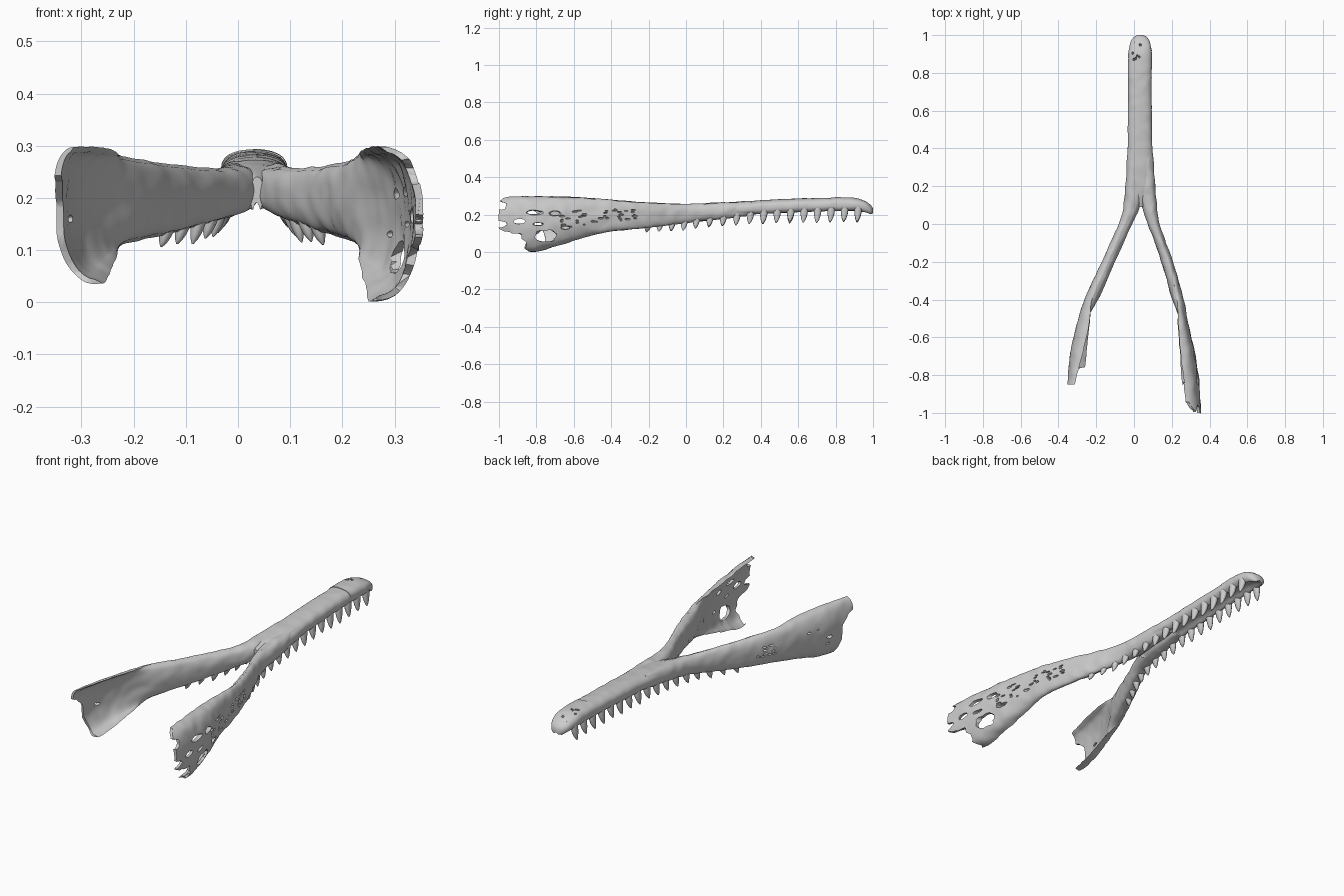
import bpy, bmesh, random
from math import sin, cos, pi, copysign
from mathutils import Vector, Matrix, noise

if "Cube" in bpy.data.objects:
    bpy.data.objects.remove(bpy.data.objects["Cube"])

random.seed(4)


def at(st, y):
    """Smoothly interpolate a station table (descending y) at y."""
    y = max(min(y, st[0][0]), st[-1][0])
    i = 0
    while i < len(st) - 2 and y < st[i + 1][0]:
        i += 1
    a, b = st[i], st[i + 1]
    p, q = st[max(i - 1, 0)], st[min(i + 2, len(st) - 1)]
    h = b[0] - a[0]
    t = (y - a[0]) / h
    out = []
    for k in range(1, len(a)):
        m0 = (b[k] - p[k]) / (b[0] - p[0]) * h
        m1 = (q[k] - a[k]) / (q[0] - a[0]) * h
        out.append((2*t**3 - 3*t*t + 1) * a[k] + (t**3 - 2*t*t + t) * m0
                   + (3*t*t - 2*t**3) * b[k] + (t**3 - t*t) * m1)
    return out


def finish(bm, name, angle=0.9):
    bmesh.ops.recalc_face_normals(bm, faces=bm.faces)
    me = bpy.data.meshes.new(name)
    bm.to_mesh(me)
    bm.free()
    ob = bpy.data.objects.new(name, me)
    bpy.context.collection.objects.link(ob)
    bpy.ops.object.select_all(action='DESELECT')
    ob.select_set(True)
    bpy.context.view_layer.objects.active = ob
    bpy.ops.object.shade_smooth_by_angle(angle=angle)
    return ob


def loft(name, st, section, n, rough):
    """Skin a section function along a station table, with light bone texture."""
    bm = bmesh.new()
    rings = []
    for i in range(n + 1):
        y = st[0][0] + (st[-1][0] - st[0][0]) * i / n
        ring = []
        for x, z in section(at(st, y)):
            p = Vector((x, y, z))
            ring.append(bm.verts.new(p + noise.noise_vector(p * 22) * rough))
        rings.append(ring)
    for a, b in zip(rings, rings[1:]):
        for k in range(len(a)):
            j = (k + 1) % len(a)
            bm.faces.new((a[k], a[j], b[j], b[k]))
    bm.faces.new(rings[0])
    bm.faces.new(rings[-1])
    return finish(bm, name)


def snout_section(v):
    cx, w, zt, zb = v
    pts = []
    for k in range(48):
        t = 2 * pi * k / 48
        c, s = cos(t), sin(t)
        x = copysign(abs(c) ** 0.8, c)
        z = (zt + zb) / 2 + (zt - zb) / 2 * copysign(abs(s) ** 0.85, s)
        if s < 0:                                   # palate groove
            z += 0.3 * (zt - zb) * max(0, 1 - (x / 0.6) ** 2)
        pts.append((cx + w * x, z))
    return pts


def ramus_section(v):
    """Outer wall arc, then medial surface (bulging when solid, sunk when hollow)."""
    xt, xb, xo, xm, zt, zb = v
    m, zc, h, n = [], (zt + zb) / 2, (zt - zb) / 2, 24
    for target, order in ((xo, range(n + 1)), (xm, range(n - 1, 0, -1))):
        for k in order:
            s = sin(-pi / 2 + pi * k / n)
            c = max(0, cos(-pi / 2 + pi * k / n)) ** 0.75
            lip = xb + (xt - xb) * (s + 1) / 2
            m.append((lip + (target - lip) * c, zc + h * s * (1 if target == xo else 0.93)))
    return m


def cut(ob, blobs):
    """Carve ellipsoids (x, y, z, rx, ry, rz) out of a part."""
    bm = bmesh.new()
    for x, y, z, rx, ry, rz in blobs:
        mat = Matrix.Translation((x, y, z)) @ Matrix.Diagonal((rx, ry, rz, 1))
        big = ry > 0.019
        new = bmesh.ops.create_icosphere(bm, subdivisions=3 if big else 2,
                                         radius=1, matrix=mat)['verts']
        if big:                                     # ragged break edges
            for p in new:
                d = Vector((0, p.co.y - y, p.co.z - z))
                p.co += d * 0.4 * noise.noise(p.co * 30)
    cutter = finish(bm, ob.name + "_cutter")
    cutter.hide_render = True
    mod = ob.modifiers.new("carve", 'BOOLEAN')
    mod.operation, mod.object, mod.solver, mod.use_self = 'DIFFERENCE', cutter, 'EXACT', True
    bpy.ops.object.select_all(action='DESELECT')
    bpy.context.view_layer.objects.active = ob
    ob.select_set(True)
    bpy.ops.object.modifier_apply(modifier=mod.name)
    bpy.data.objects.remove(cutter)
    bpy.ops.object.shade_smooth_by_angle(angle=0.9)


# Fused front of the jaw: y, centre x, half width, top, bottom
snout = [(0.79, .031, .062, .290, .213), (0.6, .031, .063, .286, .206),
         (0.4, .032, .066, .277, .197), (0.27, .033, .073, .269, .187),
         (0.17, .035, .052, .258, .178), (0.09, .036, .012, .24, .172)]
loft("snout", snout, snout_section, 60, .002)

# Blunt hooked tip
tip = [(1.0, .035, .014, .232, .206), (0.99, .035, .034, .249, .200),
       (0.96, .034, .052, .272, .206), (0.9, .032, .062, .290, .214),
       (0.775, .031, .063, .2925, .213)]
tip_ob = loft("snout_tip", tip, snout_section, 40, .002)
cut(tip_ob, [(-.01 + .05 * random.random(), random.uniform(.86, .97), .282, .005, .007, .02)
             for _ in range(9)])

# Diverging rear branches: y, top lip x, bottom lip x, outer x, medial x, top, bottom
right = [(0.35, .065, .065, .097, .036, .271, .195), (0.15, .075, .075, .118, .031, .263, .172),
         (0.07, .085, .085, .124, .048, .259, .163),
         (0, .103, .103, .135, .073, .257, .155), (-.2, .175, .175, .207, .145, .262, .13),
         (-.4, .228, .23, .263, .203, .279, .11), (-.52, .233, .232, .285, .252, .288, .085),
         (-.68, .247, .243, .322, .303, .295, .035), (-.82, .262, .255, .343, .327, .298, .001),
         (-1.0, .277, .27, .356, .341, .298, .03)]
left = [(0.35, 0, 0, -.033, .034, .271, .198), (0.15, -.003, -.003, -.05, .042, .263, .172),
        (0.07, -.015, -.015, -.06, .022, .259, .163),
        (0, -.045, -.045, -.082, -.01, .257, .155), (-.2, -.135, -.135, -.172, -.1, .265, .13),
        (-.4, -.222, -.222, -.262, -.19, .28, .11), (-.52, -.236, -.235, -.3, -.262, .29, .085),
        (-.66, -.266, -.25, -.334, -.316, .297, .048),
        (-.85, -.314, -.265, -.36, -.346, .298, .025)]
right_ob = loft("right_branch", right, ramus_section, 90, .004)
left_ob = loft("left_branch", left, ramus_section, 90, .003)

# Broken rear edges, worn-through holes and surface pits
right_cuts = [(.3, -1.01, .03, .2, .16, .09), (.33, -1.01, .25, .1, .05, .025),
              (.33, -1.01, .15, .1, .06, .02), (.28, -1.01, .31, .1, .06, .04),
              (.32, -.75, .085, .1, .058, .03), (.35, -.81, .212, .04, .06, .014),
              (.33, -.70, .207, .04, .03, .013), (.35, -.89, .165, .04, .035, .015),
              (.32, -.64, .13, .04, .03, .009), (.35, -.79, .15, .04, .03, .009)]
left_cuts = [(-.3, -.89, .10, .2, .145, .165), (-.33, -.68, .16, .04, .018, .008)]
for table, cuts, count in ((right, right_cuts, 40), (left, left_cuts, 14)):
    for _ in range(count):
        y = random.uniform(-.68, -.27)
        xt, xb, xo, xm, zt, zb = at(table, y)
        z = zb + (zt - zb) * random.uniform(.32, .72)
        cuts.append((xo, y, z, .012, random.uniform(.006, .018), random.uniform(.003, .006)))
cut(right_ob, right_cuts)
cut(left_ob, left_cuts)


# Blunt tooth rows, shorter towards the rear: y, x, gum height, length
def teeth(name, row, side):
    bm = bmesh.new()
    y = row[0][0]
    while y > row[-1][0]:
        x, z, length = at(row, y)
        size = random.uniform(.88, 1.08)
        levels = []
        for k in range(8):
            t = k / 7
            r = .0195 * (1 - t ** 2.2) ** .8 + .002
            cx = x + side * .012 * t * t
            cz = z + .018 - (.018 + length * size) * t
            cy = y - .006 * t * t
            levels.append([bm.verts.new((cx + .75 * r * cos(a * pi / 5),
                                         cy + r * sin(a * pi / 5), cz)) for a in range(10)])
        for a, b in zip(levels, levels[1:]):
            for j in range(10):
                i = (j + 1) % 10
                bm.faces.new((a[j], a[i], b[i], b[j]))
        bm.faces.new(levels[0])
        bm.faces.new(levels[-1])
        y -= .072 if y > .1 else .065
    finish(bm, name)


teeth("right_teeth", [(.92, .078, .222, .06), (.5, .078, .21, .055), (.2, .088, .19, .05),
                      (0, .108, .168, .05), (-.2, .172, .143, .035)], 1)
teeth("left_teeth", [(.92, -.012, .222, .06), (.5, -.015, .21, .055), (.2, -.022, .19, .05),
                     (0, -.048, .168, .05), (-.22, -.142, .14, .035)], -1)
